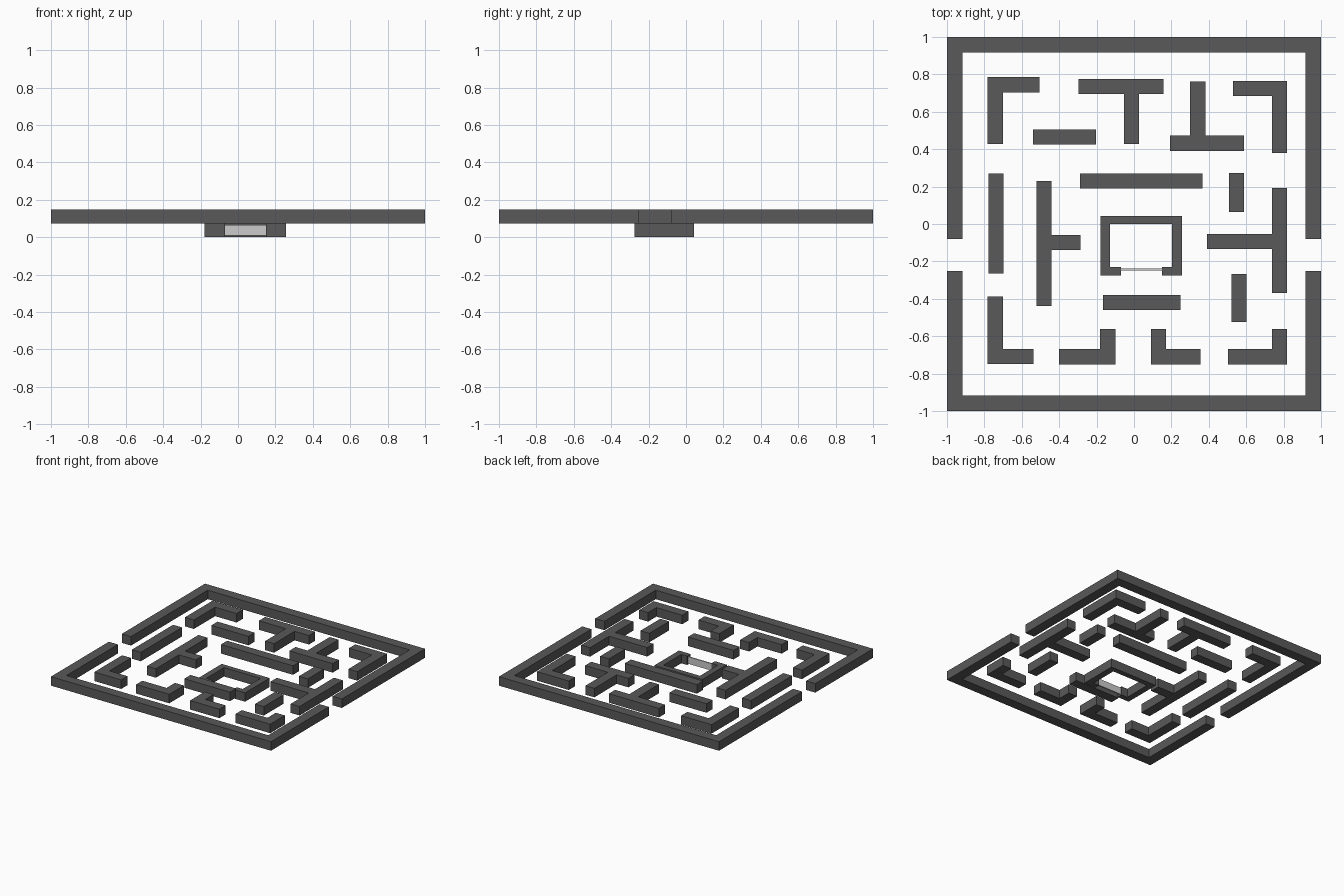
import bpy, bmesh

if "Cube" in bpy.data.objects:
    bpy.data.objects.remove(bpy.data.objects["Cube"])

T = 0.081                       # wall thickness
LOW, HIGH = 0.073, 0.147        # maze wall levels

dark = bpy.data.materials.new("dark_grey")
dark.diffuse_color = (0.1, 0.1, 0.1, 1)
dark.use_nodes = True
dark.node_tree.nodes["Principled BSDF"].inputs["Base Color"].default_value = dark.diffuse_color


def prism(name, pts, z0=LOW, z1=HIGH, mat=dark):
    """Extrude a flat outline from z0 to z1."""
    bm = bmesh.new()
    face = bm.faces.new([bm.verts.new((x, y, z0)) for x, y in pts])
    ext = bmesh.ops.extrude_face_region(bm, geom=[face])
    for v in ext["geom"]:
        if isinstance(v, bmesh.types.BMVert):
            v.co.z = z1
    bmesh.ops.recalc_face_normals(bm, faces=bm.faces)
    me = bpy.data.meshes.new(name)
    bm.to_mesh(me)
    bm.free()
    ob = bpy.data.objects.new(name, me)
    bpy.context.collection.objects.link(ob)
    if mat:
        me.materials.append(mat)
    return ob


def bar(name, x0, x1, y0, y1, **kw):
    return prism(name, [(x0, y0), (x1, y0), (x1, y1), (x0, y1)], **kw)


def corner(name, x, y, xe, ye):
    """L wall: outer corner (x, y), arms reaching to xe and ye."""
    xi = x + (T if xe > x else -T)
    yi = y + (T if ye > y else -T)
    prism(name, [(x, y), (xe, y), (xe, yi), (xi, yi), (xi, ye), (x, ye)])


def tee(name, a0, a1, b, s, tip, swap=False):
    """T wall: bar a0..a1 with back at b, stem starting at s, ending at tip."""
    bi = b + (T if tip > b else -T)
    pts = [(a0, b), (a1, b), (a1, bi), (s + T, bi), (s + T, tip),
           (s, tip), (s, bi), (a0, bi)]
    prism(name, [(q, p) for p, q in pts] if swap else pts)


# Outer walls: two C shapes leaving side tunnels
for label, y, yi, ye in (("back", 1, 0.918, -0.08), ("front", -1, -0.918, -0.25)):
    prism("outer_wall_" + label, [
        (-1, y), (1, y), (1, ye), (0.917, ye), (0.917, yi),
        (-0.917, yi), (-0.917, ye), (-1, ye)])

# Corner walls
corner("corner_back_left", -0.782, 0.785, -0.506, 0.428)
corner("corner_back_right", 0.818, 0.765, 0.53, 0.38)
corner("corner_front_left", -0.782, -0.748, -0.538, -0.388)
corner("corner_front_right", 0.818, -0.75, 0.503, -0.561)
corner("corner_front_mid_left", -0.1, -0.75, -0.401, -0.561)
corner("corner_front_mid_right", 0.09, -0.75, 0.356, -0.561)

# T walls
tee("tee_back", -0.297, 0.158, 0.776, -0.053, 0.428)
tee("tee_back_right", 0.193, 0.587, 0.391, 0.3, 0.762)
tee("tee_left", -0.438, 0.231, -0.521, -0.139, -0.286, swap=True)
tee("tee_right", -0.369, 0.193, 0.818, -0.134, 0.39, swap=True)

# Straight walls
bar("wall_back_left", -0.54, -0.202, 0.425, 0.505)
bar("wall_left", -0.779, -0.698, -0.265, 0.27)
bar("wall_middle", -0.288, 0.367, 0.19, 0.27)
bar("wall_right", 0.508, 0.589, 0.065, 0.274)
bar("wall_front_right", 0.521, 0.601, -0.524, -0.267)
bar("wall_front", -0.166, 0.249, -0.46, -0.38)

# Centre pen, sitting lower, open at the front
prism("centre_pen", [
    (-0.07, -0.275), (-0.178, -0.275), (-0.178, 0.043), (0.257, 0.043),
    (0.257, -0.275), (0.15, -0.275), (0.15, -0.23), (0.204, -0.23),
    (0.204, 0.0), (-0.127, 0.0), (-0.127, -0.23), (-0.07, -0.23)],
    z0=0, z1=LOW)
# Pale gate across the opening
bar("pen_gate", -0.07, 0.15, -0.248, -0.238, z0=0.008, z1=0.065, mat=None)
